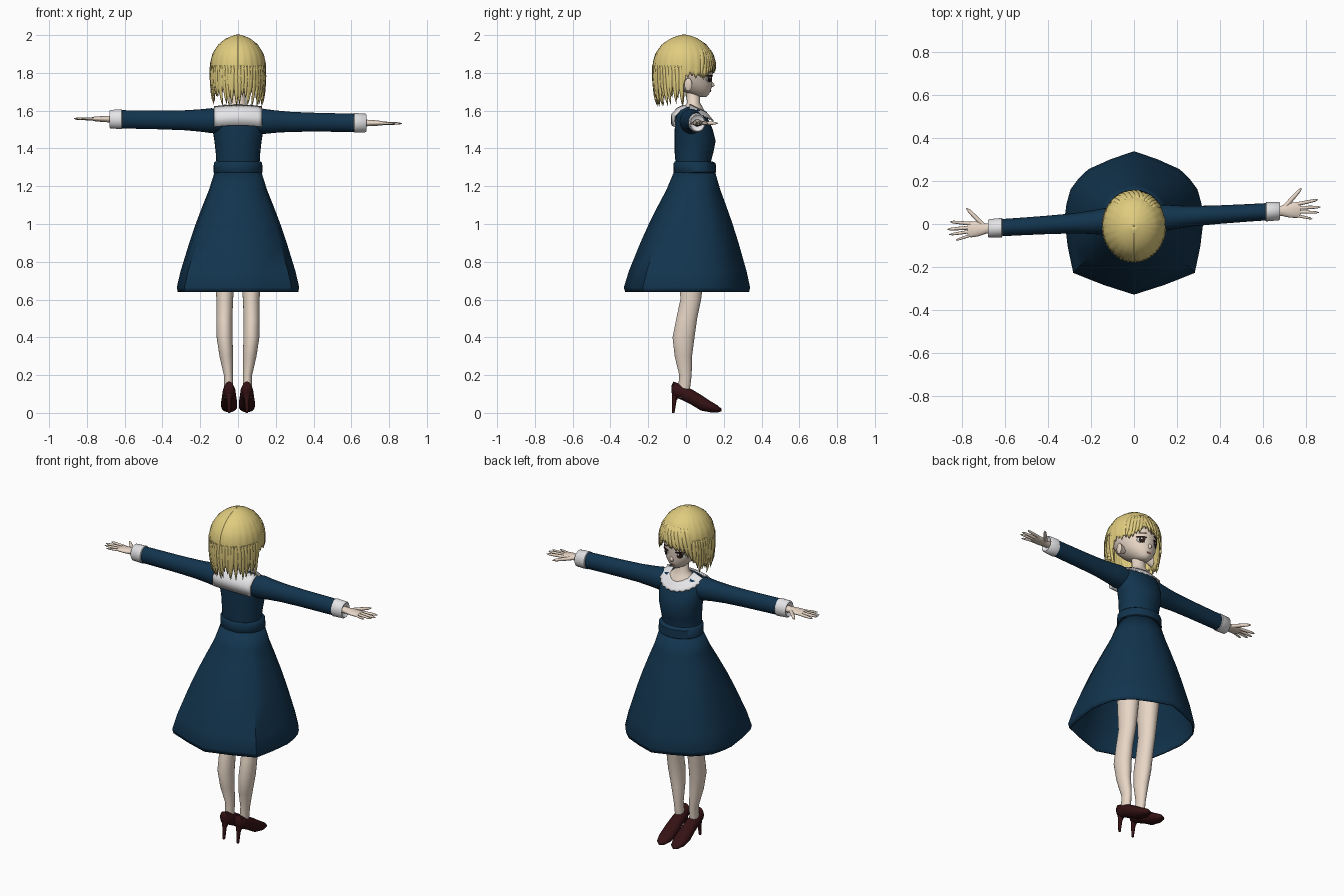
import bpy, bmesh, math, random
from math import sin, cos, pi, radians
from mathutils import Vector

random.seed(4)
if "Cube" in bpy.data.objects:
    bpy.data.objects.remove(bpy.data.objects["Cube"])


def material(name, r, g, b):
    m = bpy.data.materials.new(name)
    m.use_nodes = True
    m.diffuse_color = (r, g, b, 1)
    bsdf = next(n for n in m.node_tree.nodes if n.type == 'BSDF_PRINCIPLED')
    bsdf.inputs["Base Color"].default_value = (r, g, b, 1)
    bsdf.inputs["Roughness"].default_value = 0.8
    return m


SKIN = material("skin", .82, .69, .58)
HAIR = material("blond hair", .74, .6, .21)
NAVY = material("navy cloth", .006, .034, .075)
WHITE = material("white cloth", .8, .8, .82)
SHOE = material("dark red leather", .035, .006, .007)
DARK = material("dark brown eye", .025, .012, .01)
LIP = material("lip pink", .6, .22, .18)


def table(rows, x):
    """Linear interpolation of rows (key, values...) with ascending keys."""
    x = min(max(x, rows[0][0]), rows[-1][0])
    for a, b in zip(rows, rows[1:]):
        if x <= b[0]:
            t = (x - a[0]) / (b[0] - a[0])
            return [p + (q - p) * t for p, q in zip(a[1:], b[1:])]


def loft(name, rings, mat, closed=True, caps=True, thick=0, angle=50):
    """Skin a list of equal-length point rows."""
    bm = bmesh.new()
    rows = [[bm.verts.new(p) for p in r] for r in rings]
    n = len(rows[0])
    for a, b in zip(rows, rows[1:]):
        for i in range(n if closed else n - 1):
            j = (i + 1) % n
            bm.faces.new((a[i], a[j], b[j], b[i]))
    if caps and closed:
        bm.faces.new(rows[0])
        bm.faces.new(rows[-1])
    bmesh.ops.recalc_face_normals(bm, faces=bm.faces)
    me = bpy.data.meshes.new(name)
    bm.to_mesh(me)
    bm.free()
    me.polygons.foreach_set("use_smooth", [True] * len(me.polygons))
    me.set_sharp_from_angle(angle=radians(angle))
    me.materials.append(mat)
    ob = bpy.data.objects.new(name, me)
    bpy.context.collection.objects.link(ob)
    if thick:
        mod = ob.modifiers.new("thickness", 'SOLIDIFY')
        mod.thickness, mod.offset = thick, 0
    return ob


def oval(c, u, v, n=24):
    c, u, v = Vector(c), Vector(u), Vector(v)
    return [c + u * cos(2 * pi * i / n) + v * sin(2 * pi * i / n) for i in range(n)]


def stack(name, rows, mat, n=32):
    """Horizontal ovals from rows (z, half width, back y, front y)."""
    loft(name, [oval((0, (b + f) / 2, z), (w, 0, 0), (0, (f - b) / 2, 0), n)
                for z, w, b, f in rows], mat)


# Dress body and belt
stack("bodice", [(1.25, .112, -.055, .145), (1.33, .115, -.056, .132), (1.38, .118, -.06, .145),
                 (1.44, .125, -.06, .157), (1.5, .135, -.06, .142), (1.56, .14, -.055, .115),
                 (1.6, .125, -.045, .09), (1.62, .08, -.03, .07)], NAVY)
stack("belt", [(1.268, .122, -.06, .152), (1.275, .13, -.066, .16), (1.322, .128, -.066, .157),
               (1.332, .118, -.058, .14)], NAVY)

# Skirt: round waist spreading to an angular hem
half = [(0, -.325), (.28, -.225), (.32, .02), (.292, .16), (.21, .252), (0, .335)]
corners = half + [(-x, y) for x, y in half[-2:0:-1]]
hem = []
for a, b in zip(corners, corners[1:] + corners[:1]):
    hem += [Vector(a), (Vector(a) + Vector(b)) * .508]
flare = [(.64, .975), (.665, 1), (.75, .9), (.9, .67), (1, .5), (1.1, .31), (1.18, .15), (1.275, 0)]
rings = []
for z, f in flare:
    ring = []
    for p in hem:
        t = math.atan2(p.y, p.x)
        x, y = .12 * cos(t), .045 + .105 * sin(t)
        ring.append((x + (p.x - x) * f, y + (p.y - y) * f, z))
    rings.append(ring)
loft("skirt", rings, NAVY, caps=False, thick=.008)

# Neck and head
stack("neck", [(1.59, .085, -.02, .103), (1.615, .07, -.015, .09), (1.64, .04, .005, .075),
               (1.72, .038, 0, .075)], SKIN)
FACE = [(1.672, .018, .065, .106), (1.685, .042, .02, .121), (1.71, .068, -.03, .132),
        (1.74, .09, -.07, .138), (1.78, .105, -.11, .139), (1.82, .113, -.13, .143),
        (1.87, .113, -.135, .138), (1.92, .095, -.11, .11), (1.96, .05, -.06, .06)]
stack("head", FACE, SKIN)


def face_y(x, z):
    w, b, f = table(FACE, z)
    return (b + f) / 2 + (f - b) / 2 * math.sqrt(max(0, 1 - (x / w) ** 2))


def plate(name, x, z, rx, rz, mat, lift=.004, tilt=0):
    """Thin oval laid on the face."""
    flat = oval((x, 0, z), (rx, 0, tilt), (0, 0, rz), 20)
    loft(name, [[(p.x, face_y(p.x, p.z) + d, p.z) for p in flat] for d in (-.002, lift)], mat)


for side, s in (("left", 1), ("right", -1)):
    plate(side + "_eye_white", s * .048, 1.768, .022, .017, WHITE, .003)
    plate(side + "_iris", s * .047, 1.768, .014, .017, DARK, .005)
    plate(side + "_eye_glint", s * .047 + .005, 1.775, .004, .005, WHITE, .0065)
    plate(side + "_upper_lash", s * .049, 1.785, .025, .004, DARK, .006)
    plate(side + "_eyebrow", s * .047, 1.808, .02, .0025, DARK, .004, -s * .003)
    loft(side + "_ear", [oval((s * x, .012, 1.738), (0, .02 * k, .008 * k), (0, -.005 * k, .033 * k), 14)
                         for x, k in ((.08, .6), (.1, .8), (.117, 1), (.121, .8))], SKIN)
plate("mouth", 0, 1.702, .014, .0035, LIP)
loft("nose", [oval((0, y, z), (r, 0, 0), (0, 0, r * 1.3), 12)
              for y, z, r in ((.13, 1.74, .014), (.144, 1.737, .008), (.151, 1.735, .002))], SKIN)

# Hair cap with a ragged lower edge
DOME = [(1.62, .86), (1.68, .95), (1.76, 1), (1.85, 1), (1.9, .92), (1.95, .7), (1.98, .42),
        (1.993, .2), (2, .01)]
EDGE = [(-180, 1.71), (-95, 1.71), (-80, 1.69), (-58, 1.71), (-45, 1.77), (-25, 1.81), (0, 1.83),
        (15, 1.845), (30, 1.825), (50, 1.785), (60, 1.79), (85, 1.79), (96, 1.71), (180, 1.71)]


def scalp(deg, z, grow=1.0):
    r = table(DOME, z)[0] * grow
    t = radians(deg)
    return Vector((.143 * r * sin(t), -.01 + .162 * r * cos(t), z))


columns = []
for i in range(96):
    deg = -180 + 360 * i / 96
    low = table(EDGE, deg)[0] + (.012 if i % 2 else -.012) + random.uniform(-.01, .01)
    columns.append([scalp(deg, 2 - (2 - low) * (k / 14) ** 1.6, 1 + .012 * (k / 14) * sin(i * pi / 2))
                    for k in range(15)])
loft("hair_cap", columns + columns[:1], HAIR, closed=False, thick=.008, angle=60)


def lock(name, deg, top, tip, sweep=0, width=.014):
    """Tapered flat strand following the cap."""
    rings = []
    for k in range(8):
        t = k / 7
        d = deg + sweep * t
        out = Vector((sin(radians(d)), cos(radians(d)), 0))
        along = Vector((out.y, -out.x, 0))
        w = width * (.35 + .65 * sin(pi * min(t * 1.6, .5))) * (1 - t ** 3) + .0008
        c = scalp(d, top + (tip - top) * t, 1.01)
        rings.append(oval(c, along * w, out * min(.006, w), 8))
    loft(name, rings, HAIR, angle=80)


for i in range(26):
    lock("back_lock", 97 + i * 6.7, 1.84, random.uniform(1.62, 1.675), random.uniform(-5, 5))
for i in range(6):
    lock("side_lock", -52 - i * 6, 1.86, random.uniform(1.63, 1.69) + (.04 if i == 0 else 0), -4)
for i in range(7):
    deg = 18 - i * 9
    lock("fringe_lock", deg, 1.93, table(EDGE, deg - 14)[0] - .018, -14)
for i in range(5):
    deg = 20 + i * 7
    lock("fringe_lock", deg, 1.93, table(EDGE, deg + 10)[0] - random.uniform(.01, .03), 10)

# Collar: square flap behind, scalloped bib in front
flap = []
for z, y in ((1.628, -.012), (1.612, -.045), (1.58, -.075), (1.522, -.074)):
    flap.append([(.126 * u / 6, y + .016 * (u / 6) ** 2, z - .008 * (u / 6) ** 2) for u in range(-6, 7)])
loft("collar_flap", flap, WHITE, closed=False, thick=.008)
bib = []
for k in range(5):
    row = []
    for i in range(49):
        t = pi * i / 48
        inner = Vector((.066 * cos(t), .02 + .086 * sin(t), 1.632 - .04 * sin(t)))
        outer = Vector((.132 * cos(t), .02 + .122 * sin(t), 1.608 - .06 * sin(t)))
        row.append(inner.lerp(outer, k / 4 * (1 + .06 * cos(i * pi / 2) * (k == 4))))
    bib.append(row)
loft("collar_bib", bib, WHITE, closed=False, thick=.006)


# Arms and hands
def arm_point(s, x, v=0):
    return Vector((s * x, .02 + .06 * s * x + v, 1.545 - .015 * s * x))


def arm_part(name, s, rows, mat):
    loft(name, [oval(arm_point(s, x), (0, ry, 0), (0, 0, rz)) for x, ry, rz in rows], mat)


FINGERS = [("thumb", .7, .015, .78, .1, .011), ("index_finger", .76, .027, .857, .042, .009),
           ("middle_finger", .765, .009, .869, .007, .009), ("ring_finger", .762, -.009, .861, -.018, .008),
           ("little_finger", .755, -.025, .83, -.046, .007)]
for side, s in (("left", 1), ("right", -1)):
    arm_part(side + "_sleeve", s, [(.08, .06, .06), (.14, .062, .066), (.2, .054, .059), (.28, .047, .053),
                                   (.4, .043, .05), (.52, .041, .049), (.625, .04, .048)], NAVY)
    arm_part(side + "_cuff", s, [(.612, .04, .046), (.616, .045, .052), (.676, .043, .049),
                                 (.681, .038, .043), (.668, .026, .03)], WHITE)
    arm_part(side + "_palm", s, [(.64, .022, .02), (.69, .024, .017), (.725, .034, .015),
                                 (.76, .037, .012), (.775, .03, .008)], SKIN)
    for finger, x0, v0, x1, v1, r in FINGERS:
        a, b = arm_point(s, x0, v0), arm_point(s, x1, v1)
        across = (b - a).normalized().cross(Vector((0, 0, 1)))
        loft(side + "_" + finger, [oval(a.lerp(b, t), across * r * k, (0, 0, r * k), 10)
                                   for t, k in ((0, 1), (.5, .9), (.85, .7), (1, .2))], SKIN)

    # Legs
    loft(side + "_leg", [oval((s * x, y, z), (rx, 0, 0), (0, ry, 0)) for z, x, y, rx, ry in (
        (.08, .048, -.015, .024, .03), (.2, .051, -.003, .024, .033), (.3, .062, -.014, .036, .046),
        (.4, .071, -.013, .042, .058), (.5, .072, .004, .042, .055), (.6, .07, .025, .044, .055),
        (.8, .07, .035, .058, .07), (1, .07, .04, .055, .07))], SKIN)

    # High-heeled shoes
    loft(side + "_shoe", [oval((s * .047, y, (lo + hi) / 2), (w, 0, 0), (0, 0, (hi - lo) / 2))
                          for y, lo, hi, w in (
        (-.077, .11, .145, .01), (-.066, .085, .166, .027), (-.03, .072, .152, .034),
        (.03, .042, .125, .038), (.08, .012, .095, .043), (.13, .003, .062, .042),
        (.17, .003, .038, .028), (.187, .008, .022, .008))], SHOE)
    loft(side + "_heel", [oval((s * .047, y, z), (r, 0, 0), (0, r, 0), 12)
                          for y, z, r in ((-.05, .11, .024), (-.062, .065, .012), (-.068, 0, .007))], SHOE)
